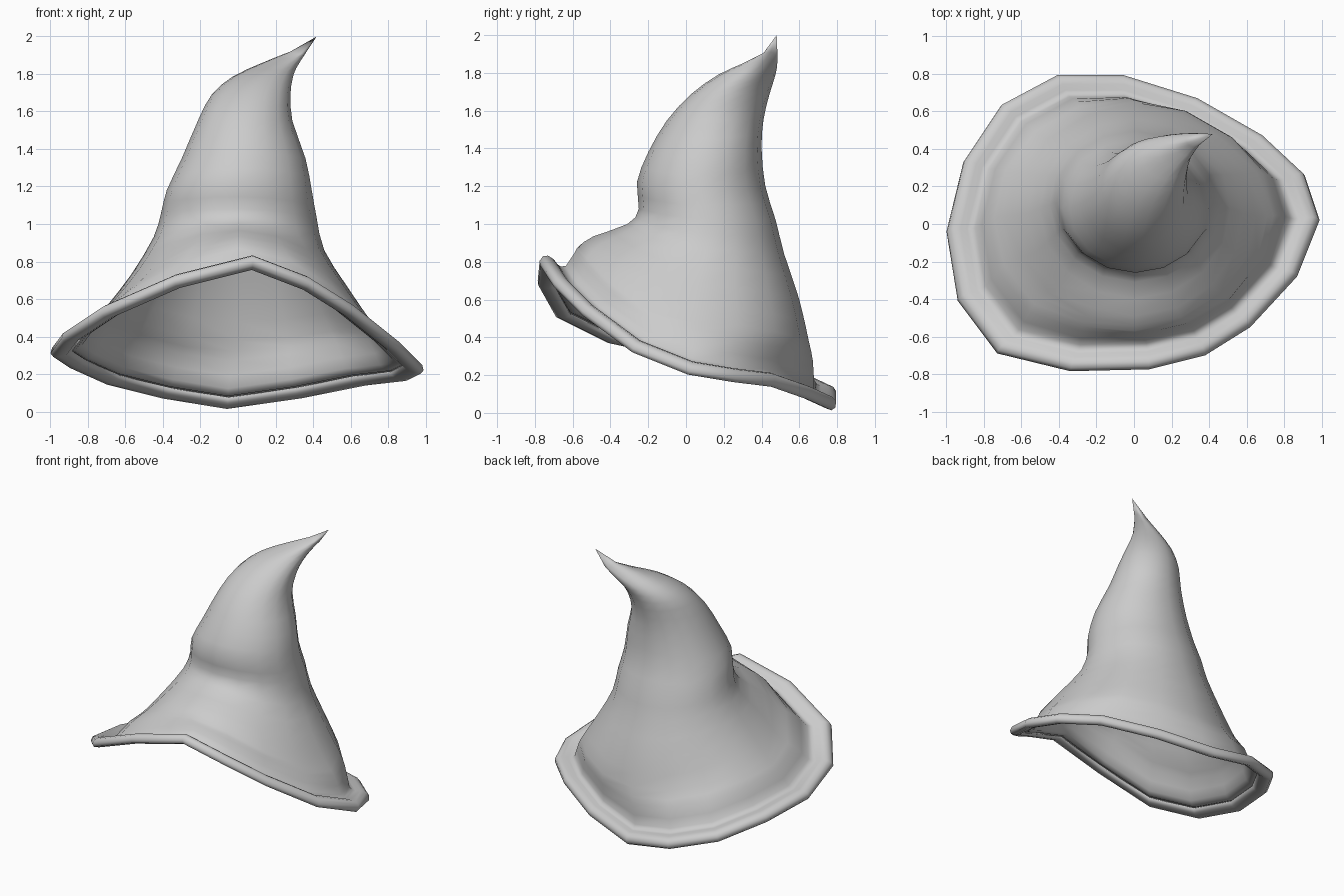
import bpy, bmesh
from math import sin, cos, pi, radians
from mathutils import Vector

if "Cube" in bpy.data.objects:
    bpy.data.objects.remove(bpy.data.objects["Cube"])

N = 16
# brim outline, counter-clockwise from the right-hand side
BRIM = [(.99, .02, .22), (.91, .26, .18), (.69, .465, .155), (.34, .665, .085),
        (-.06, .79, .028), (-.41, .79, .085), (-.71, .63, .16), (-.91, .33, .25),
        (-1, -.04, .31), (-.94, -.41, .39), (-.73, -.69, .53), (-.34, -.785, .70),
        (.08, -.775, .805), (.38, -.70, .69), (.62, -.55, .54), (.87, -.28, .34)]
CENTRE = Vector((0, 0, .41))
UP = Vector((0, .38, .92))


def brim_ring(scale, lift):
    return [CENTRE + (Vector(p) - CENTRE) * scale + UP * lift for p in BRIM]


def body_ring(fy, fz, by, bz, lx, lz, rx, rz):
    """Ring through front, back, left and right profile points."""
    ring = []
    for i in range(N):
        a = 2 * pi * i / N
        c, s = cos(a), sin(a)
        z = (rz if c > 0 else lz) * c * c + (bz if s > 0 else fz) * s * s
        ring.append(Vector(((lx + rx) / 2 + (rx - lx) / 2 * c,
                            (fy + by) / 2 + (by - fy) / 2 * s, z)))
    return ring


def smooth_rings(rings):
    """Insert a Catmull-Rom ring between neighbouring rings."""
    out = [rings[0]]
    for k in range(len(rings) - 1):
        a, b, c, d = (rings[max(k - 1, 0)], rings[k], rings[k + 1],
                      rings[min(k + 2, len(rings) - 1)])
        out.append([(q + r) * .5625 - (p + s) * .0625
                    for p, q, r, s in zip(a, b, c, d)])
        out.append(c)
    return out


# rolled brim edge: in-distance and lift, from the underside round to the top
SECTION = [(.885, .0), (.915, -.018), (.95, -.025), (.985, -.022), (1, 0),
           (.992, .03), (.965, .045), (.925, .042), (.89, .026), (.865, .025)]

# crooked cone: front y,z / back y,z / left x,z / right x,z
PROFILE = [
    (-.57, .88, .65, .38, -.71, .55, .71, .48),
    (-.49, .935, .60, .60, -.57, .73, .58, .67),
    (-.31, 1.0, .52, .84, -.45, .93, .46, .86),
    (-.25, 1.08, .475, 1.02, -.41, 1.06, .42, 1.03),
    (-.26, 1.22, .42, 1.20, -.38, 1.18, .395, 1.17),
    (-.20, 1.38, .40, 1.40, -.30, 1.35, .36, 1.35),
    (-.10, 1.55, .41, 1.55, -.21, 1.56, .29, 1.55),
    (.03, 1.69, .44, 1.68, -.14, 1.69, .28, 1.69),
    (.17, 1.79, .465, 1.76, -.03, 1.785, .29, 1.77),
    (.30, 1.85, .48, 1.82, .13, 1.86, .31, 1.83),
    (.41, 1.905, .485, 1.88, .28, 1.92, .36, 1.91)]

cone = [body_ring(*p) for p in PROFILE]
# the foot of the cone follows the brim and blends into the round rings
foot = [p.lerp(q, .45) for p, q in zip(brim_ring(.825, .10), cone[0])]
rings = [brim_ring(s, n) for s, n in SECTION]
rings += smooth_rings([brim_ring(.84, .04), foot] + cone)

# loft the whole hat as one sheet up to the tip
bm = bmesh.new()
vs = [[bm.verts.new(p) for p in r] for r in rings]
tip = bm.verts.new((.42, .48, 2.0))
for i in range(N):
    j = (i + 1) % N
    for a, b in zip(vs, vs[1:]):
        bm.faces.new((a[i], a[j], b[j], b[i]))
    bm.faces.new((vs[-1][i], vs[-1][j], tip))
me = bpy.data.meshes.new("pointed_hat")
bm.to_mesh(me)
bm.free()
hat = bpy.data.objects.new("pointed_hat", me)
bpy.context.collection.objects.link(hat)
bpy.context.view_layer.objects.active = hat
hat.select_set(True)
bpy.ops.object.shade_smooth_by_angle(angle=radians(75))

# cloth thickness
mod = hat.modifiers.new("cloth_thickness", 'SOLIDIFY')
mod.thickness = .012
mod.offset = -1
